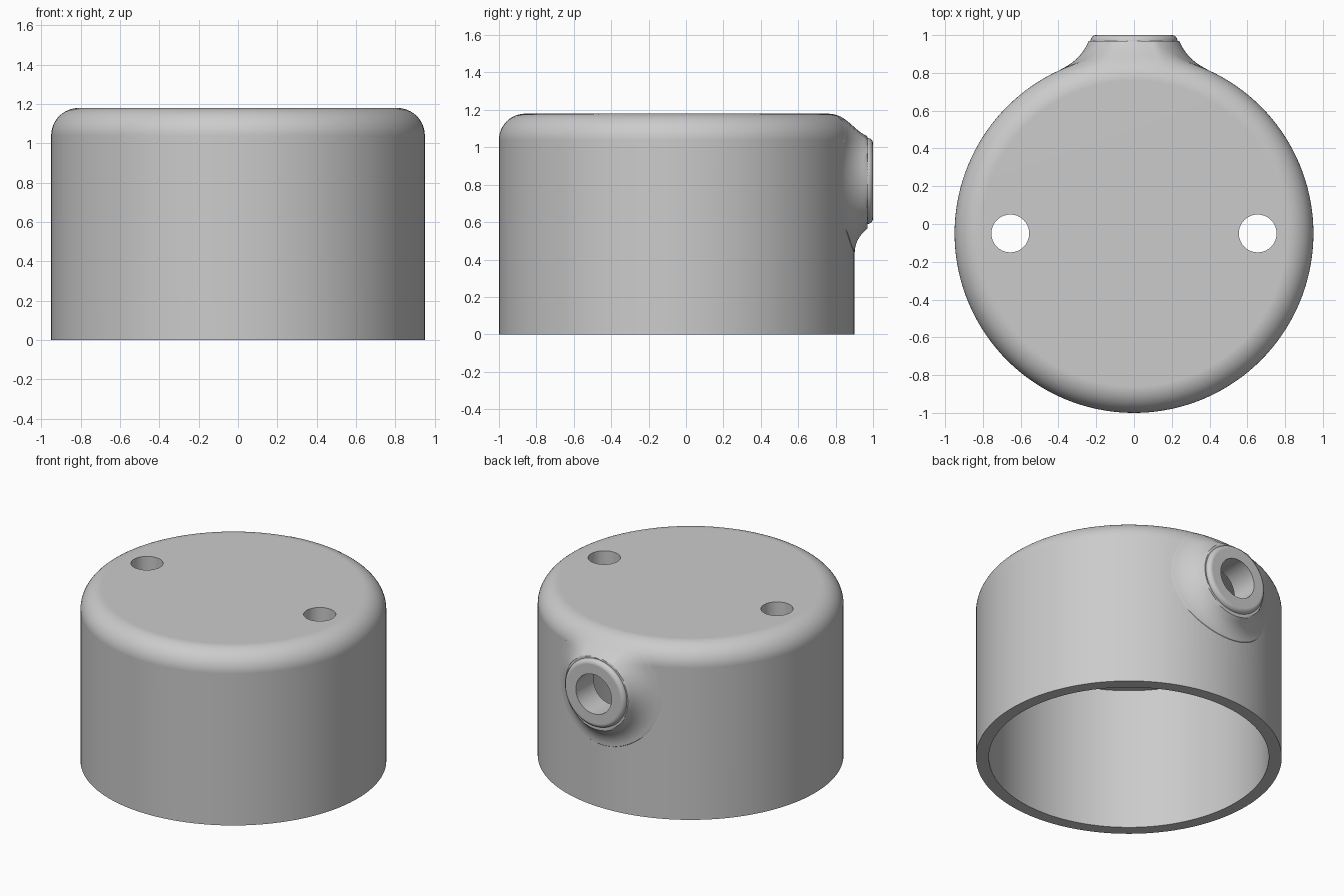
import bpy, bmesh
from math import sin, cos, pi, sqrt, radians
from mathutils import Matrix

if "Cube" in bpy.data.objects:
    bpy.data.objects.remove(bpy.data.objects["Cube"], do_unlink=True)

CY = -0.05                          # cap axis
R, H, ROUND = 0.95, 1.18, 0.14      # outer radius, height, top rounding
R_IN, H_IN = 0.87, 0.98             # cavity radius and ceiling
PORT_Z, PORT_R, TIP_Y = 0.82, 0.23, 1.0

grey = bpy.data.materials.new("light grey")
grey.use_nodes = True
colour = (0.6, 0.6, 0.6, 1)
grey.diffuse_color = colour
grey.node_tree.nodes["Principled BSDF"].inputs["Base Color"].default_value = colour


def make_object(name, bm):
    bmesh.ops.recalc_face_normals(bm, faces=bm.faces)
    mesh = bpy.data.meshes.new(name)
    bm.to_mesh(mesh)
    bm.free()
    mesh.materials.append(grey)
    obj = bpy.data.objects.new(name, mesh)
    bpy.context.collection.objects.link(obj)
    return obj


def cylinder(name, radius, depth, matrix):
    bm = bmesh.new()
    bmesh.ops.create_cone(bm, cap_ends=True, segments=64, radius1=radius,
                          radius2=radius, depth=depth, matrix=matrix)
    return make_object(name, bm)


def apply_boolean(target, tool, operation):
    mod = target.modifiers.new(tool.name, 'BOOLEAN')
    mod.object, mod.operation, mod.solver = tool, operation, 'EXACT'
    bpy.context.view_layer.objects.active = target
    bpy.ops.object.modifier_apply(modifier=mod.name)
    bpy.data.objects.remove(tool, do_unlink=True)


# Cap: turned wall with a rounded top edge and a hollow underside
arc = [(R - ROUND + ROUND * sin(a), H - ROUND + ROUND * cos(a))
       for a in (i * pi / 24 for i in range(13))]
profile = [(0, H)] + arc + [(R, 0), (R_IN, 0), (R_IN, H_IN), (0, H_IN)]
bm = bmesh.new()
verts = [bm.verts.new((r, CY, z)) for r, z in profile]
edges = [bm.edges.new(pair) for pair in zip(verts, verts[1:])]
bmesh.ops.spin(bm, geom=verts + edges, cent=(0, CY, 0), axis=(0, 0, 1),
               angle=2 * pi, steps=144)
bmesh.ops.remove_doubles(bm, verts=bm.verts, dist=0.0001)
cap = make_object("cap", bm)


def wall_y(x, z):
    """Depth of the outer skin at the back of the cap."""
    r = R
    if z > H - ROUND:
        r = R - ROUND + sqrt(max(ROUND ** 2 - (z - H + ROUND) ** 2, 0))
    return CY + sqrt(r * r - x * x)


# Side port: round boss flowing into the wall through a concave fillet
bm = bmesh.new()
SEG, STEPS, LIP = 96, 14, 0.03
rings = []
for k in range(-6, STEPS + 2):
    ring = []
    for s in range(SEG):
        a = 2 * pi * s / SEG
        fillet = 0.155
        if sin(a) > 0.1:
            fillet = min(fillet, (H - 0.015 - PORT_Z) / sin(a) - PORT_R)
        if k <= 0:                   # rounded lip of the tip
            t = (k + 6) / 6 * pi / 2
            r = PORT_R - LIP + LIP * sin(t)
            y = TIP_Y - LIP + LIP * cos(t)
        else:                        # fillet, ending just under the skin
            t = min(k / STEPS, 1) * pi / 2
            r = PORT_R + fillet * (1 - cos(t))
            y = TIP_Y - LIP
        if k > STEPS:
            r += 0.008
        x, z = r * cos(a), PORT_Z + r * sin(a)
        if k > 0:
            lift = fillet * (1 - sin(t)) + 0.002
            y = min(y, wall_y(x, z) + (lift if k <= STEPS else -0.006))
        ring.append(bm.verts.new((x, y, z)))
    rings.append(ring)
for inner, outer in zip(rings, rings[1:]):
    for s in range(SEG):
        n = (s + 1) % SEG
        bm.faces.new((inner[s], inner[n], outer[n], outer[s]))
bm.faces.new(rings[0])
hub = bm.verts.new((0, 0.84, PORT_Z))
for s in range(SEG):
    bm.faces.new((rings[-1][s], rings[-1][(s + 1) % SEG], hub))
apply_boolean(cap, make_object("side_port", bm), 'UNION')

# Bores: one through the port, two through the top
bore = Matrix.Translation((0, 0.85, PORT_Z)) @ Matrix.Rotation(pi / 2, 4, 'X')
apply_boolean(cap, cylinder("port_bore", 0.135, 0.6, bore), 'DIFFERENCE')
for side in (-1, 1):
    place = Matrix.Translation((side * 0.655, CY, H))
    apply_boolean(cap, cylinder("top_hole", 0.1, 0.8, place), 'DIFFERENCE')

# Smooth shading with crisp rims
bpy.ops.object.select_all(action='DESELECT')
cap.select_set(True)
bpy.context.view_layer.objects.active = cap
bpy.ops.object.shade_smooth_by_angle(angle=radians(35))
weighted = cap.modifiers.new("even_shading", 'WEIGHTED_NORMAL')
weighted.keep_sharp = True
